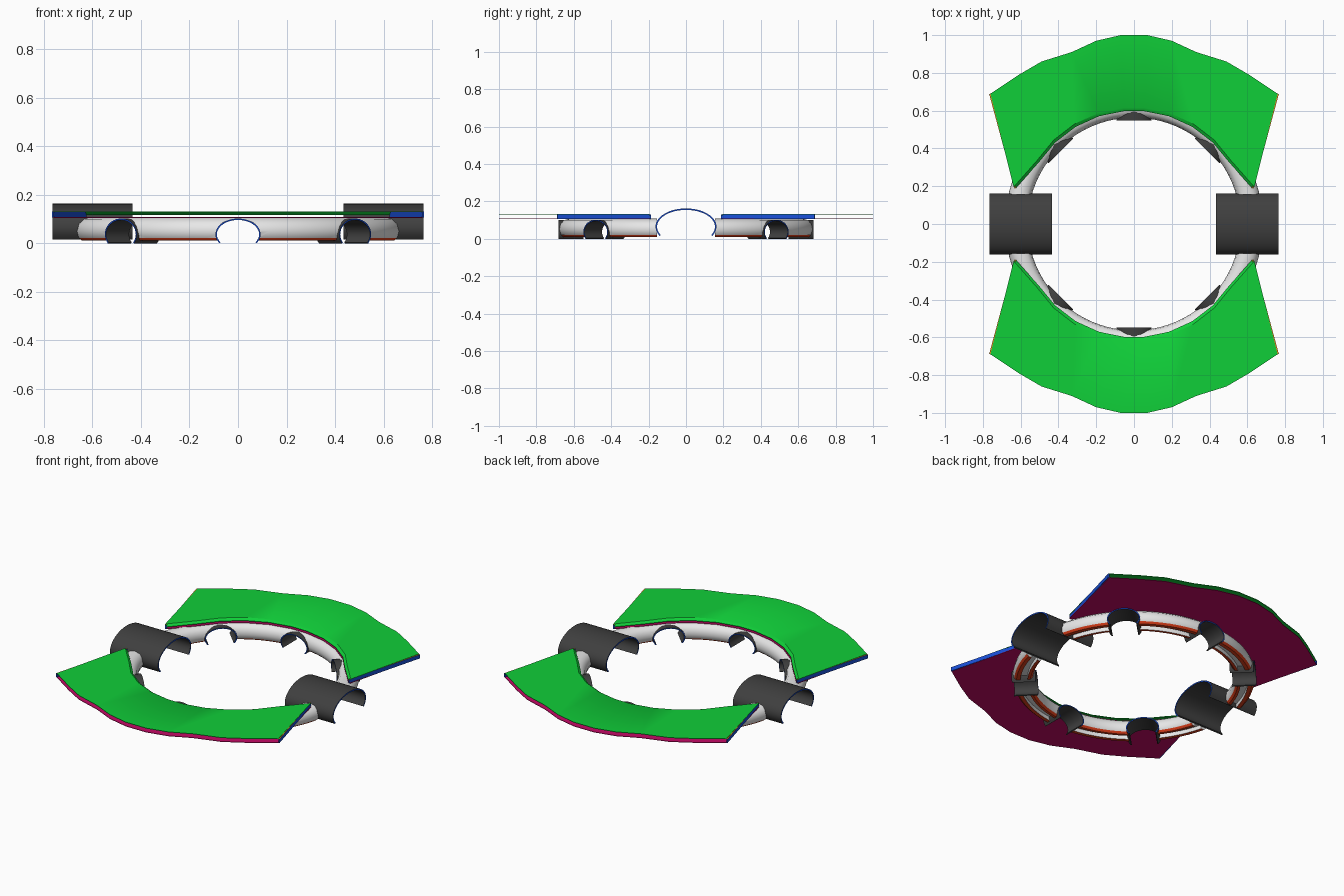
import bpy, bmesh
from math import sin, cos, radians, tau
from mathutils import Matrix, Vector

cube = bpy.data.objects.get("Cube")
if cube:
    bpy.data.objects.remove(cube)


def material(name, rgb):
    m = bpy.data.materials.new(name)
    m.use_nodes = True
    m.diffuse_color = (*rgb, 1)
    m.node_tree.nodes["Principled BSDF"].inputs["Base Color"].default_value = (*rgb, 1)
    return m


white = material("white", (0.8, 0.8, 0.8))
red = material("red", (0.75, 0.05, 0.01))
grey = material("dark grey", (0.05, 0.05, 0.05))
blue = material("blue", (0.01, 0.08, 0.7))
green = material("green", (0.005, 0.62, 0.04))
magenta = material("magenta", (0.55, 0.003, 0.13))
orange = material("orange", (0.8, 0.3, 0.01))


def finish(bm, name, mats, rule=None, smooth=True):
    """Turn a bmesh into an object; rule picks the colour of each face."""
    bmesh.ops.recalc_face_normals(bm, faces=bm.faces)
    bm.normal_update()
    if rule:
        for f in bm.faces:
            f.material_index = int(rule(f))
    mesh = bpy.data.meshes.new(name)
    bm.to_mesh(mesh)
    bm.free()
    for m in mats:
        mesh.materials.append(m)
    ob = bpy.data.objects.new(name, mesh)
    bpy.context.collection.objects.link(ob)
    if smooth:
        smooth_shade(ob)
    return ob


def smooth_shade(ob):
    bpy.ops.object.select_all(action='DESELECT')
    ob.select_set(True)
    bpy.context.view_layer.objects.active = ob
    bpy.ops.object.shade_smooth_by_angle(angle=radians(35))


def strip(bm, rows, closed=False):
    """Bridge rows of points with quads."""
    vs = [[bm.verts.new(p) for p in row] for row in rows]
    n = len(rows[0])
    for a, b in zip(vs, vs[1:] + (vs[:1] if closed else [])):
        for i in range(n if closed else n - 1):
            j = (i + 1) % n
            bm.faces.new((a[i], a[j], b[j], b[i]))


def arch(name, angle, r0, r1, half_width, height, centre, start, thick):
    """Open elliptical tunnel lying along a radius, with blue end rims."""
    steps = 28
    rows = []
    for i in range(steps + 1):
        t = radians(-start + (180 + 2 * start) * i / steps)
        out = (half_width * cos(t), centre + height * sin(t))
        inn = ((half_width - thick) * cos(t), centre + (height - thick) * sin(t))
        rows.append([(r0, *out), (r1, *out), (r1, *inn), (r0, *inn)])
    bm = bmesh.new()
    vs = [[bm.verts.new(p) for p in row] for row in rows]
    for a, b in zip(vs, vs[1:]):
        for i in range(4):
            j = (i + 1) % 4
            bm.faces.new((a[i], a[j], b[j], b[i]))
    bm.faces.new(vs[0])
    bm.faces.new(vs[-1])
    turn = Matrix.Rotation(radians(angle), 4, 'Z')
    bm.transform(turn)
    axis = turn @ Vector((1, 0, 0))
    return finish(bm, name, [grey, blue], lambda f: abs(f.normal.dot(axis)) > 0.9)


# Ring body: rounded channel with red feet and a shallow groove below
profile = [(0.572, 0.022), (0.563, 0.05), (0.569, 0.08), (0.588, 0.1), (0.62, 0.108),
           (0.652, 0.1), (0.675, 0.08), (0.683, 0.05), (0.674, 0.022), (0.662, 0.011),
           (0.64, 0.011), (0.64, 0.035), (0.6, 0.035), (0.6, 0.011), (0.584, 0.011)]
bm = bmesh.new()
strip(bm, [[(r * cos(tau * k / 96), r * sin(tau * k / 96), z) for r, z in profile]
           for k in range(96)], closed=True)
ring = finish(bm, "ring", [white, red], lambda f: f.calc_center_median().z < 0.02, False)

# Cutter: six radial tunnels and two wide side gaps
small_angles = (45, 90, 135, 225, 270, 315)
bm = bmesh.new()
for a in small_angles:
    m = (Matrix.Rotation(radians(a), 4, 'Z') @ Matrix.Translation((0.62, 0, 0.037))
         @ Matrix.Diagonal((1, 0.09, 0.062, 1)) @ Matrix.Rotation(radians(90), 4, 'Y'))
    bmesh.ops.create_cone(bm, cap_ends=True, segments=40, radius1=1, radius2=1,
                          depth=0.4, matrix=m)
for s in (-1, 1):
    bmesh.ops.create_cube(bm, size=1, matrix=Matrix.Translation((s * 0.62, 0, 0.05))
                          @ Matrix.Diagonal((0.4, 0.31, 0.3, 1)))
cutter = finish(bm, "ring_cutter", [white], smooth=False)
cutter.hide_render = True
mod = ring.modifiers.new("gaps", 'BOOLEAN')
mod.operation = 'DIFFERENCE'
mod.solver = 'EXACT'
mod.object = cutter
bpy.context.view_layer.objects.active = ring
bpy.ops.object.modifier_apply(modifier=mod.name)
bpy.data.objects.remove(cutter)
smooth_shade(ring)

# Tunnel linings and the two large side tunnels
for a in small_angles:
    arch(f"small_arch_{a}", a, 0.548, 0.683, 0.093, 0.065, 0.037, 34.7, 0.006)
for a, side in ((0, "left"), (180, "right")):
    arch(f"{side}_large_arch", a, 0.435, 0.765, 0.163, 0.098, 0.065, 30, 0.008)

# Curved wing panels: outer and inner edges, mirrored across x
half_outer = [(0.07, 1), (0.2, 0.97), (0.33, 0.91), (0.49, 0.86), (0.61, 0.79), (0.76, 0.69)]
half_inner = [(0.6 * cos(radians(a)), 0.6 * sin(radians(a))) for a in (85, 72, 59, 46, 33)]
half_inner.append((0.625, 0.19))


def mirrored(pts):
    return [(-x, y) for x, y in reversed(pts)] + pts


outer, inner = mirrored(half_outer), mirrored(half_inner)
TOP, LOW = 0.132, 0.108


def sheet(name, s, z, mat, skirt):
    """Thin sheet; the upper one rolls down along its inner edge."""
    rows = [[(x, s * y, z) for x, y in outer],
            [(x * 1.02, s * y * 1.03, z) for x, y in inner],
            [(x, s * y, z - skirt) for x, y in inner]]
    bm = bmesh.new()
    strip(bm, rows)
    bmesh.ops.recalc_face_normals(bm, faces=bm.faces)
    back = bmesh.ops.duplicate(bm, geom=bm.faces[:])["geom"]
    bmesh.ops.translate(bm, vec=(0, 0, -0.003),
                        verts=[v for v in back if isinstance(v, bmesh.types.BMVert)])
    edges = [e for e in bm.edges if e.is_boundary]
    bmesh.ops.bridge_loops(bm, edges=edges)
    finish(bm, name, [mat])


for s, label in ((1, "back"), (-1, "front")):
    sheet(f"{label}_upper_panel", s, TOP, green, 0.012)
    sheet(f"{label}_lower_panel", s, LOW, magenta, 0)
    # End walls joining the sheets: blue sides, orange upper edge
    for side, sx in (("left", 1), ("right", -1)):
        (ax, ay), (bx, by) = half_outer[-1], half_inner[-1]
        d = Vector((ay - by, bx - ax)).normalized() * 0.007
        corners = [(ax, ay), (bx, by), (bx + d.x, by + d.y), (ax + d.x, ay + d.y)]
        bm = bmesh.new()
        vs = [[bm.verts.new((sx * x, s * y, z)) for x, y in corners]
              for z in (LOW - 0.002, TOP - 0.002)]
        for i in range(4):
            j = (i + 1) % 4
            bm.faces.new((vs[0][i], vs[0][j], vs[1][j], vs[1][i]))
        bm.faces.new(vs[0])
        bm.faces.new(vs[1])
        finish(bm, f"{label}_{side}_end_wall", [blue, orange],
               lambda f: f.normal.z > 0.9, False)
